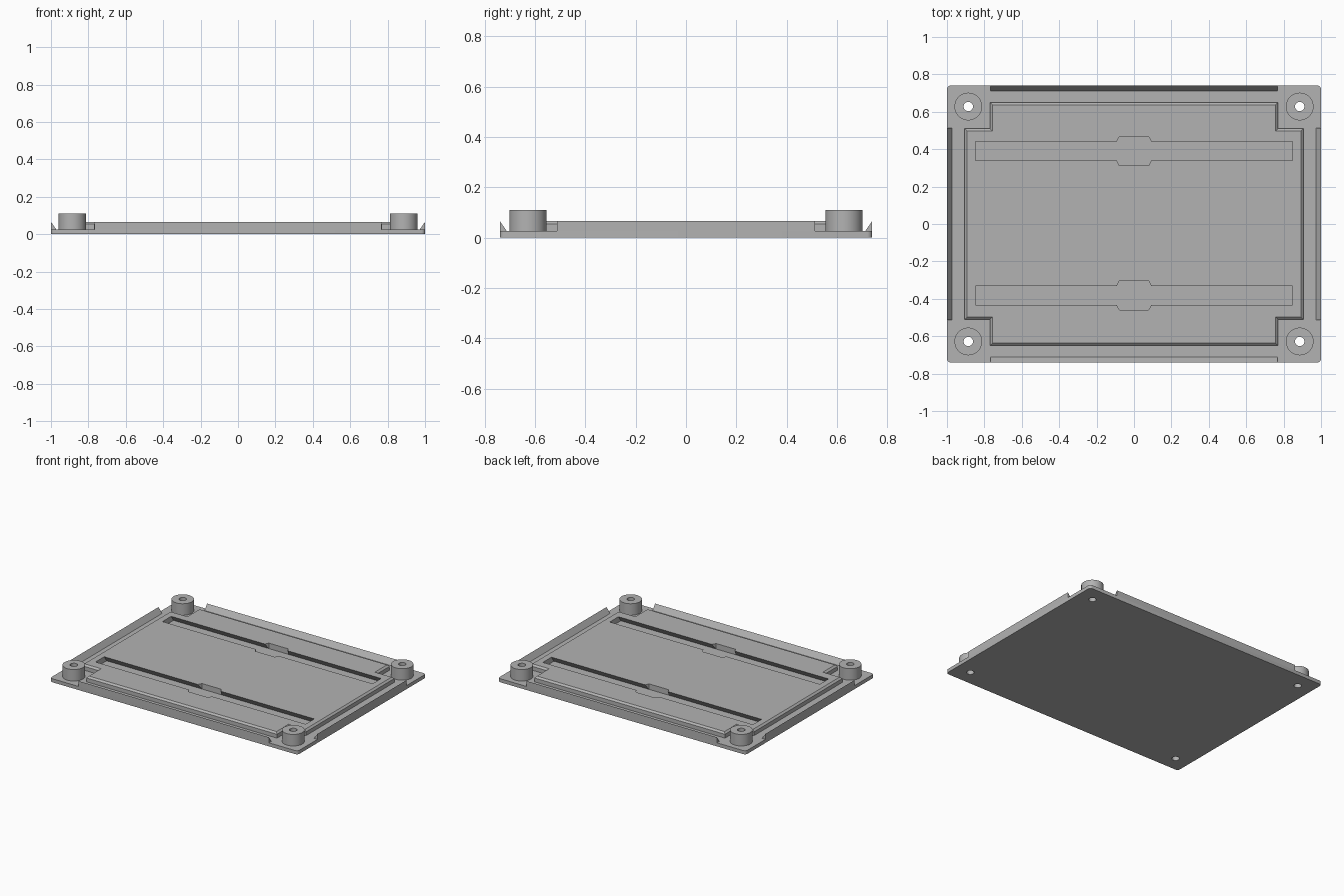
import bpy, bmesh, math

if "Cube" in bpy.data.objects:
    bpy.data.objects.remove(bpy.data.objects["Cube"], do_unlink=True)

GREY = (0.45, 0.45, 0.45, 1)
mat = bpy.data.materials.new("plain grey")
mat.use_nodes = True
mat.diffuse_color = GREY
mat.node_tree.nodes["Principled BSDF"].inputs["Base Color"].default_value = GREY

FLOOR, TOP = 0.026, 0.066      # plate top, platform top
HX, HY = 1.0, 0.74             # plate half size
PX, PY, HOLE = 0.886, 0.628, 0.025


def loft(name, rings, closed=False):
    """Join equal-length rings of 3D points; cap the ends or close the loop."""
    bm = bmesh.new()
    rows = [[bm.verts.new(p) for p in r] for r in rings]
    n = len(rows[0])
    pairs = list(zip(rows, rows[1:]))
    if closed:
        pairs.append((rows[-1], rows[0]))
    else:
        bm.faces.new(rows[0][::-1])
        bm.faces.new(rows[-1])
    for a, b in pairs:
        for i in range(n):
            j = (i + 1) % n
            bm.faces.new((a[i], a[j], b[j], b[i]))
    bmesh.ops.recalc_face_normals(bm, faces=bm.faces)
    mesh = bpy.data.meshes.new(name)
    bm.to_mesh(mesh)
    bm.free()
    mesh.materials.append(mat)
    obj = bpy.data.objects.new(name, mesh)
    bpy.context.collection.objects.link(obj)
    return obj


def at(outline, z, x=0, y=0):
    return [(px + x, py + y, z) for px, py in outline]


def circle(r, n=48):
    return [(r * math.cos(2 * math.pi * i / n), r * math.sin(2 * math.pi * i / n)) for i in range(n)]


def rect(x, y):
    return [(-x, -y), (x, -y), (x, y), (-x, y)]


def rounded_rect(x, y, r, steps=5):
    pts = []
    for k, (sx, sy) in enumerate([(1, 1), (-1, 1), (-1, -1), (1, -1)]):
        for i in range(steps + 1):
            a = math.pi / 2 * (k + i / steps)
            pts.append((sx * (x - r) + r * math.cos(a), sy * (y - r) + r * math.sin(a)))
    return pts


def cross(inset):
    """Rectangle outline with a notch at each corner."""
    x1, x2 = 0.77 - inset, 0.905 - inset
    y1, y2 = 0.51 - inset, 0.65 - inset
    q = [(x2, y1), (x1, y1), (x1, y2)]
    left = [(-x, y) for x, y in q[::-1]]
    return q + left + [(-x, -y) for x, y in q] + [(-x, -y) for x, y in left]


def smooth(obj):
    bpy.ops.object.select_all(action='DESELECT')
    obj.select_set(True)
    bpy.context.view_layer.objects.active = obj
    bpy.ops.object.shade_smooth_by_angle(angle=math.radians(30))


def cut(obj, cutters):
    for c in cutters:
        mod = obj.modifiers.new("cut", 'BOOLEAN')
        mod.operation, mod.solver, mod.object = 'DIFFERENCE', 'EXACT', c
    bpy.context.view_layer.update()
    graph = bpy.context.evaluated_depsgraph_get()
    mesh = bpy.data.meshes.new_from_object(obj.evaluated_get(graph))
    obj.modifiers.clear()
    obj.data = mesh
    for c in cutters:
        bpy.data.objects.remove(c, do_unlink=True)


corners = [(sx * PX, sy * PY) for sx in (-1, 1) for sy in (-1, 1)]

# Base plate with four screw holes
outline = rounded_rect(HX, HY, 0.02)
plate = loft("base_plate", [at(outline, 0), at(outline, FLOOR)])
cut(plate, [loft("hole_cutter", [at(circle(HOLE), -0.1, x, y), at(circle(HOLE), 0.1, x, y)])
            for x, y in corners])
smooth(plate)

# Raised platform with a bevelled rim
platform = loft("raised_platform", [at(cross(0), FLOOR), at(cross(0), 0.054), at(cross(0.013), TOP)])

# Dovetail slots, each with a wider entry in the middle
low, high = FLOOR - 0.01, TOP + 0.01
slope = (0.0775 - 0.05) / (TOP - FLOOR)
entry = [(-0.093, -0.05), (-0.078, -0.0775), (0.078, -0.0775), (0.093, -0.05)]
entry += [(-x, -y) for x, y in entry]
cutters = []
for y in (-0.382, 0.39):
    cutters.append(loft("slot_cutter", [at(rect(0.848, 0.0775 + slope * 0.01), low, 0, y),
                                        at(rect(0.848, 0.05 - slope * 0.01), high, 0, y)]))
    cutters.append(loft("entry_cutter", [at(entry, low, 0, y), at(entry, high, 0, y)]))
cut(platform, cutters)

# Hollow corner posts
for i, (x, y) in enumerate(corners):
    o, h = circle(0.074), circle(HOLE)
    post = loft(f"corner_post_{i + 1}", [at(o, FLOOR, x, y), at(o, 0.11, x, y),
                                         at(h, 0.11, x, y), at(h, FLOOR, x, y)], closed=True)
    smooth(post)

# Wedge rails along the four edges, sloping inwards
W = 0.028
for s, side, end in ((-1, "front", "right"), (1, "back", "left")):
    loft(f"{side}_rail", [[(x, s * HY, FLOOR), (x, s * HY, TOP), (x, s * (HY - W), FLOOR)]
                          for x in (-0.768, 0.768)])
    loft(f"{end}_rail", [[(s * HX, y, FLOOR), (s * HX, y, TOP), (s * (HX - W), y, FLOOR)]
                         for y in (-0.512, 0.512)])
